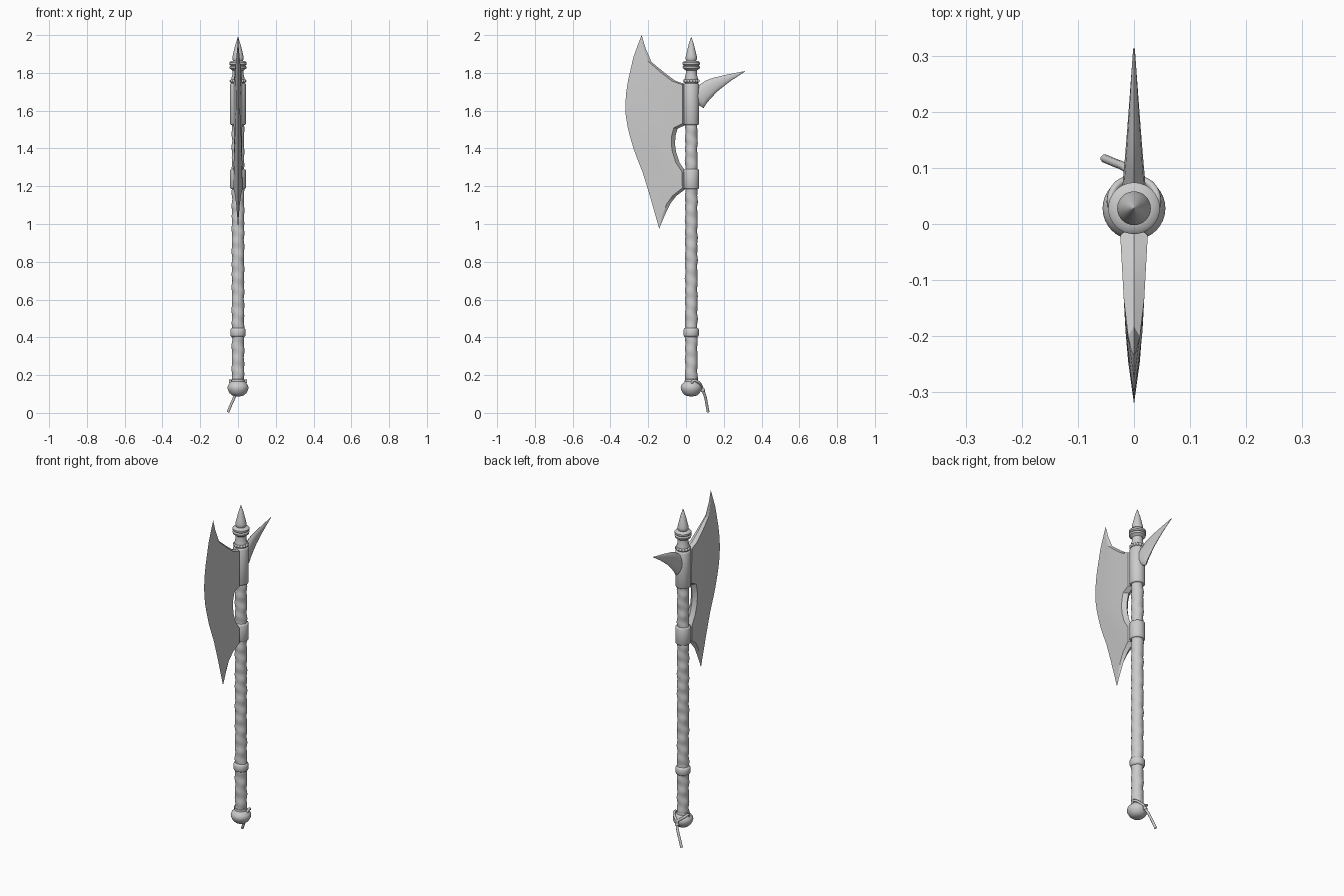
import bpy, bmesh, math
from mathutils import Vector

cube = bpy.data.objects.get("Cube")
if cube:
    bpy.data.objects.remove(cube)

AXIS_Y = 0.028  # the shaft sits slightly behind the origin

steel = bpy.data.materials.new("plain grey")
steel.use_nodes = True
GREY = (0.6, 0.6, 0.6, 1)
steel.diffuse_color = GREY
steel.node_tree.nodes["Principled BSDF"].inputs["Base Color"].default_value = GREY


def finish(bm, name, angle=35):
    """Turn a bmesh into a shaded object."""
    bmesh.ops.remove_doubles(bm, verts=bm.verts, dist=0.0001)
    bmesh.ops.recalc_face_normals(bm, faces=bm.faces)
    mesh = bpy.data.meshes.new(name)
    bm.to_mesh(mesh)
    bm.free()
    mesh.materials.append(steel)
    obj = bpy.data.objects.new(name, mesh)
    bpy.context.collection.objects.link(obj)
    bpy.ops.object.select_all(action="DESELECT")
    obj.select_set(True)
    bpy.context.view_layer.objects.active = obj
    bpy.ops.object.shade_smooth_by_angle(angle=math.radians(angle))
    return obj


def skin(bm, rings):
    """Bridge closed rings of points and cap both ends."""
    loops = [[bm.verts.new(p) for p in ring] for ring in rings]
    n = len(loops[0])
    for a, b in zip(loops, loops[1:]):
        for i in range(n):
            j = (i + 1) % n
            bm.faces.new((a[i], a[j], b[j], b[i]))
    bm.faces.new(loops[0])
    bm.faces.new(loops[-1])


def lathe(name, profile, sides=32, ripple=None):
    """Revolve (radius, z) points about the shaft axis."""
    rings = []
    for r, z in profile:
        ring = []
        for i in range(sides):
            a = math.tau * i / sides
            rr = r + (ripple(a, z) if ripple else 0)
            ring.append((rr * math.cos(a), AXIS_Y + rr * math.sin(a), z))
        rings.append(ring)
    bm = bmesh.new()
    skin(bm, rings)
    return finish(bm, name)


def sample(points, t):
    """Point at fraction t of a polyline's length."""
    pts = [Vector(p) for p in points]
    lengths = [(b - a).length for a, b in zip(pts, pts[1:])]
    d = t * sum(lengths)
    for a, b, l in zip(pts, pts[1:], lengths):
        if d <= l:
            return a.lerp(b, d / l)
        d -= l
    return pts[-1]


# Leather-wrapped shaft with uneven spiral ridges
def wrap(a, z):
    return (0.0014 * math.sin(math.tau * z / 0.062 + a)
            + 0.0009 * math.sin(math.tau * z / 0.105 - 2 * a))


steps = 150
lathe("wrapped_shaft", [(0.0325, 0.16 + 1.4 * i / steps) for i in range(steps + 1)], 24, wrap)

# Collars that hold the blade, and the grip ring


def collar(name, low, high, r, edge=0.007):
    lathe(name, [(r - edge, low), (r - edge * 0.3, low + edge * 0.4), (r, low + edge),
                 (r, high - edge), (r - edge * 0.3, high - edge * 0.4), (r - edge, high)])


collar("upper_collar", 1.525, 1.745, 0.042)
collar("lower_collar", 1.185, 1.29, 0.042)
collar("grip_ring", 0.4, 0.452, 0.041, 0.013)

# Rounded pommel
lathe("pommel", [(0.012, 0.088), (0.03, 0.092), (0.044, 0.104), (0.053, 0.12), (0.056, 0.133),
                 (0.053, 0.146), (0.043, 0.158), (0.035, 0.166), (0.034, 0.178), (0.03, 0.18)])

# Top finial: flared neck, double ring and point
lathe("finial", [(0.034, 1.74), (0.036, 1.762), (0.034, 1.775), (0.029, 1.795), (0.029, 1.812),
                 (0.036, 1.818), (0.044, 1.823), (0.046, 1.833), (0.039, 1.839), (0.046, 1.845),
                 (0.046, 1.855), (0.04, 1.861), (0.026, 1.864)])
lathe("finial_point", [(0.024, 1.86), (0.03, 1.872), (0.03, 1.884), (0.025, 1.905),
                       (0.014, 1.95), (0.001, 1.99)])

# Ring of small beads under the finial
bm = bmesh.new()
BEADS = 14
for i in range(BEADS):
    a = math.tau * i / BEADS
    made = bmesh.ops.create_icosphere(bm, subdivisions=2, radius=0.0095)
    bmesh.ops.translate(bm, verts=made["verts"],
                        vec=(0.035 * math.cos(a), AXIS_Y + 0.035 * math.sin(a), 1.757))
finish(bm, "bead_ring", 60)

# Blade: rows run from the cutting edge to the inner edge, bottom tip to top tip
cutting = [(-0.142, 0.975), (-0.156, 1.025), (-0.193, 1.155), (-0.23, 1.275), (-0.272, 1.38),
           (-0.303, 1.485), (-0.317, 1.55), (-0.322, 1.615), (-0.319, 1.68), (-0.309, 1.75),
           (-0.277, 1.89), (-0.235, 2.0)]
inner = [(-0.142, 0.975), (-0.113, 1.045), (-0.082, 1.11), (-0.05, 1.15), (0.0, 1.187),
         (0.0, 1.275), (-0.034, 1.325), (-0.052, 1.38), (-0.058, 1.42), (-0.056, 1.465),
         (-0.045, 1.505), (0.0, 1.525), (0.0, 1.74), (-0.055, 1.757), (-0.113, 1.8),
         (-0.182, 1.857), (-0.214, 1.93), (-0.235, 2.0)]
bm = bmesh.new()
rings = []
for k, p in enumerate(inner):
    root = Vector(p)
    edge = sample(cutting, k / (len(inner) - 1))
    width = (root - edge).length
    bevel = min(0.02, width * 0.3)
    front, back = [], []
    for s in (0.25, 0.5, 0.75, 1):
        d = (width - bevel) * s
        q = edge.lerp(root, d / width) if width > 0 else edge
        half = max(0, min(0.0245 + 0.055 * (q.x + 0.02), 0.13 * d))
        front.append((half, q.x, q.y))
        back.append((-half, q.x, q.y))
    rings.append([(0, edge.x, edge.y)] + front + [(0, root.x, root.y)] + back[::-1])
skin(bm, rings)
finish(bm, "axe_blade", 25)

# Curved back spike: upper and lower outlines, narrowing to the tip
upper = [(0.04, 1.72), (0.066, 1.733), (0.1, 1.757), (0.135, 1.772), (0.214, 1.79), (0.313, 1.81)]
lower = [(0.04, 1.63), (0.068, 1.628), (0.092, 1.612), (0.113, 1.645), (0.166, 1.702),
         (0.23, 1.753), (0.313, 1.808)]
bm = bmesh.new()
rings = []
N = 12
for k in range(N + 1):
    top, low = sample(upper, k / N), sample(lower, k / N)
    mid, arm = (top + low) / 2, (top - low) / 2
    half = 0.0015 + 0.021 * (1 - k / N)
    rings.append([(half * math.sin(a), *(mid + arm * math.cos(a)))
                  for a in (math.tau * i / 12 for i in range(12))])
skin(bm, rings)
finish(bm, "back_spike", 40)


# Cord tied through the pommel, with a hanging tail
def cord(name, points, radius):
    curve = bpy.data.curves.new(name, "CURVE")
    curve.dimensions = "3D"
    curve.bevel_depth = radius
    curve.bevel_resolution = 2
    curve.use_fill_caps = True
    curve.resolution_u = 6
    spline = curve.splines.new("BEZIER")
    spline.bezier_points.add(len(points) - 1)
    for bp, p in zip(spline.bezier_points, points):
        bp.co = p
        bp.handle_left_type = bp.handle_right_type = "AUTO"
    curve.materials.append(steel)
    obj = bpy.data.objects.new(name, curve)
    bpy.context.collection.objects.link(obj)


for side, label in ((1, "left"), (-1, "right")):
    cord("cord_loop_" + label, [(0.036 * side, 0.03, 0.15), (0.042 * side, 0.038, 0.17),
                                (0.034 * side, 0.065, 0.163), (0, 0.084, 0.138)], 0.007)
cord("cord_tail", [(0, 0.078, 0.148), (-0.003, 0.089, 0.12), (-0.018, 0.102, 0.085),
                   (-0.034, 0.109, 0.05), (-0.053, 0.117, 0.005)], 0.0075)
bm = bmesh.new()
made = bmesh.ops.create_uvsphere(bm, u_segments=12, v_segments=8, radius=0.011)
bmesh.ops.translate(bm, verts=made["verts"], vec=(-0.003, 0.09, 0.12))
finish(bm, "cord_knot", 60)
